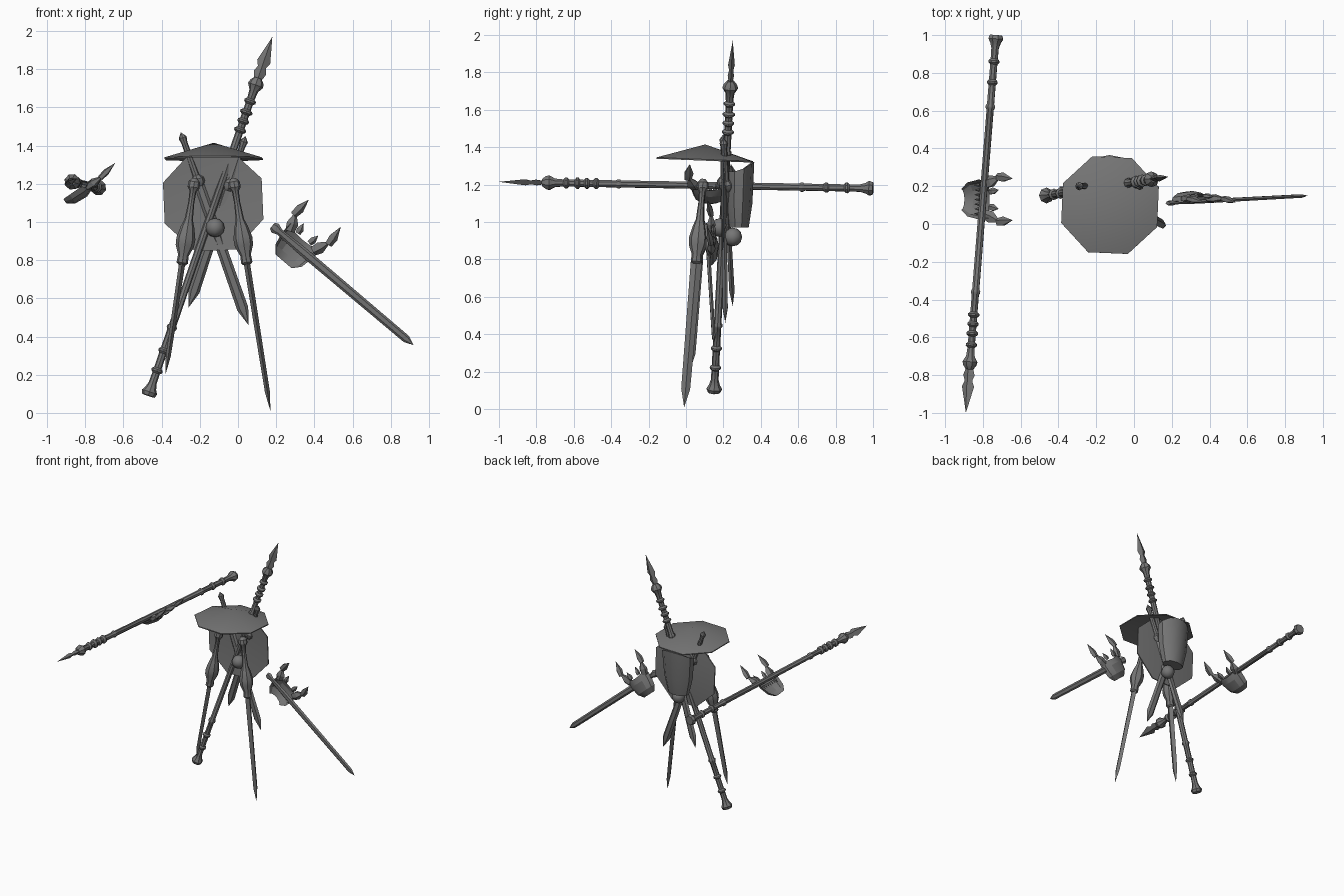
import bpy, bmesh, math
from mathutils import Vector, Matrix

cube = bpy.data.objects.get("Cube")
if cube:
    bpy.data.objects.remove(cube, do_unlink=True)

grey = bpy.data.materials.new("dark_grey")
grey.use_nodes = True
grey.diffuse_color = (0.18, 0.18, 0.18, 1)
grey.node_tree.nodes["Principled BSDF"].inputs["Base Color"].default_value = (0.18, 0.18, 0.18, 1)


def finish(name, bm, angle=35):
    bmesh.ops.recalc_face_normals(bm, faces=bm.faces)
    mesh = bpy.data.meshes.new(name)
    bm.to_mesh(mesh)
    bm.free()
    mesh.materials.append(grey)
    ob = bpy.data.objects.new(name, mesh)
    bpy.context.collection.objects.link(ob)
    bpy.ops.object.select_all(action='DESELECT')
    ob.select_set(True)
    bpy.context.view_layer.objects.active = ob
    bpy.ops.object.shade_smooth_by_angle(angle=math.radians(angle))
    return ob


def frame(start, direction, wide):
    """Matrix with z along the part and x as near as possible to wide."""
    z = Vector(direction).normalized()
    y = z.cross(Vector(wide)).normalized()
    x = y.cross(z)
    m = Matrix((x, y, z)).transposed().to_4x4()
    m.translation = Vector(start)
    return m


def lathe(bm, m, profile, sides=8, flat=1.0, turn=0.0):
    """Loft (distance, radius) rings along the z axis of m."""
    rings = []
    for d, r in profile:
        ring = []
        for i in range(sides):
            a = math.tau * i / sides + turn
            ring.append(bm.verts.new(m @ Vector((r * math.cos(a), r * flat * math.sin(a), d))))
        rings.append(ring)
    for a, b in zip(rings, rings[1:]):
        for i in range(sides):
            j = (i + 1) % sides
            bm.faces.new((a[i], a[j], b[j], b[i]))
    bm.faces.new(rings[0])
    bm.faces.new(rings[-1])
    bmesh.ops.remove_doubles(bm, verts=bm.verts, dist=0.0002)


def spear(name, butt, tip, wide):
    butt, tip = Vector(butt), Vector(tip)
    m = frame(butt, tip - butt, wide)
    length = (tip - butt).length
    # Shaft with flared butt and raised rings
    profile = [(0, 0.034), (0.02, 0.042), (0.04, 0.03), (0.07, 0.021)]
    for t, r in ((0.07, 0.03), (0.125, 0.029), (0.19, 0.027), (0.68, 0.026),
                 (0.74, 0.032), (0.765, 0.031), (0.79, 0.033), (0.82, 0.031)):
        d = t * length
        profile += [(d - 0.015, 0.02), (d - 0.005, r), (d + 0.005, r), (d + 0.015, 0.02)]
    top = 0.865 * length
    profile += [(top - 0.03, 0.024), (top, 0.042), (top + 0.02, 0.036), (top + 0.04, 0.02)]
    bm = bmesh.new()
    lathe(bm, m, profile)
    # Flattened barbed head
    lathe(bm, m, [(top + 0.03, 0.02), (top + 0.07, 0.034), (top + 0.10, 0.022),
                  (top + 0.13, 0.036), (length, 0)], 4, 0.5)
    finish(name, bm)


def bulb_sword(name, pommel, tip):
    pommel, tip = Vector(pommel), Vector(tip)
    m = frame(pommel, tip - pommel, (0, 1, 0))
    length = (tip - pommel).length
    bm = bmesh.new()
    # Pommel, slim grip and round guard
    lathe(bm, m, [(-0.03, 0.012), (-0.01, 0.03), (0.02, 0.032), (0.04, 0.018),
                  (0.1, 0.016), (0.19, 0.022), (0.23, 0.036), (0.29, 0.05),
                  (0.33, 0.048), (0.38, 0.028), (0.42, 0.03), (0.43, 0.02)])
    # Blade
    lathe(bm, m, [(0.4, 0.03), (length - 0.1, 0.024), (length, 0)], 4, 0.55)
    finish(name, bm)


def short_sword(name, top, tip):
    top, tip = Vector(top), Vector(tip)
    m = frame(top, tip - top, (1, 0, 0))
    length = (tip - top).length
    bm = bmesh.new()
    # Pointed handle
    lathe(bm, m, [(0, 0), (0.03, 0.022), (0.06, 0.016), (0.24, 0.019),
                  (0.26, 0.036), (0.28, 0.036), (0.3, 0.022)])
    # Blade
    lathe(bm, m, [(0.29, 0.026), (length - 0.09, 0.03), (length, 0)], 6, 0.55)
    finish(name, bm)


def mask(name, centre, along, up, out):
    """Curved half mask with horns and a row of teeth."""
    m = Matrix((Vector(along), Vector(up), Vector(out))).transposed().to_4x4()
    m.translation = Vector(centre)
    bm = bmesh.new()
    # Curved jaw and brow shell
    rows = []
    for v, width, depth in ((-0.14, 0.055, 0.03), (-0.1, 0.09, 0.055),
                            (-0.03, 0.105, 0.06), (0.04, 0.1, 0.045)):
        row = []
        for i in range(7):
            a = math.radians(-90 + 30 * i)
            drop = 0.03 * math.cos(a) if v > 0 else 0
            row.append(bm.verts.new(m @ Vector((width * math.sin(a), v - drop, depth * math.cos(a)))))
        rows.append(row)
    for a, b in zip(rows, rows[1:]):
        for i in range(6):
            bm.faces.new((a[i], a[i + 1], b[i + 1], b[i]))
    # Horns and cheek spikes
    for side in (-1, 1):
        for base, end, r in (((0.08, 0.0, 0.02), (0.12, 0.1, 0.02), 0.034),
                             ((0.12, 0.08, 0.02), (0.11, 0.19, 0.0), 0.026),
                             ((0.04, 0.02, 0.035), (0.05, 0.08, 0.03), 0.02)):
            p = m @ Vector((side * base[0], base[1], base[2]))
            q = m @ Vector((side * end[0], end[1], end[2]))
            n = (q - p).length
            lathe(bm, frame(p, q - p, along), [(0, r * 0.8), (n * 0.4, r), (n, 0.001)], 5, 0.7)
    # Teeth
    for i in range(7):
        p = m @ Vector((-0.075 + 0.025 * i, -0.03, 0.01))
        lathe(bm, frame(p, -Vector(up), along), [(0, 0.011), (0.03, 0.001)], 4, 0.6)
    finish(name, bm, 20)


# Hat: shallow octagonal cone tipped back a little, with a thin hollow underside
bm = bmesh.new()
m = frame((-0.127, 0.1, 1.34), (0, 0.04, 1), (1, 0, 0))
lathe(bm, m, [(0.075, 0), (-0.005, 0.275), (-0.012, 0.275), (0.06, 0)],
      8, 1.0, math.radians(20))
finish("hat", bm, 15)

# Round shield: shallow octagonal dish on the back
bm = bmesh.new()
m = frame((-0.13, 0.19, 1.11), (0, 1, 0), (1, 0, 0))
lathe(bm, m, [(0.035, 0), (0.008, 0.28), (0, 0.28), (0.022, 0)],
      8, 1.0, math.radians(20))
finish("shield", bm, 15)

# Quiver: open tapered cup with a raised back rim
bm = bmesh.new()
rings = []
for z, w, d, y in ((0.97, 0.085, 0.055, 0.28), (1.1, 0.115, 0.075, 0.28),
                   (1.27, 0.13, 0.08, 0.285), (1.27, 0.11, 0.065, 0.285),
                   (1.0, 0.075, 0.045, 0.28)):
    ring = []
    for i in range(10):
        a = math.tau * i / 10 + math.radians(18)
        lift = 0.05 * max(0, math.sin(a)) if z > 1.2 else 0
        ring.append(bm.verts.new((-0.13 + w * math.cos(a), y + d * math.sin(a), z + lift)))
    rings.append(ring)
for a, b in zip(rings, rings[1:]):
    for i in range(10):
        j = (i + 1) % 10
        bm.faces.new((a[i], a[j], b[j], b[i]))
bm.faces.new(rings[0])
bm.faces.new(rings[-1])
finish("quiver", bm)

# Two-lobed gourd under the quiver
for name, place, r in (("gourd_front", (-0.12, 0.18, 0.97), 0.05),
                       ("gourd_back", (-0.11, 0.25, 0.92), 0.05)):
    bm = bmesh.new()
    bmesh.ops.create_uvsphere(bm, u_segments=8, v_segments=6, radius=r,
                              matrix=Matrix.Translation(place))
    finish(name, bm, 60)

# Weapons
spear("back_spear", (-0.47, 0.15, 0.09), (0.18, 0.25, 1.97), (1, 0, 0))
spear("floating_spear", (-0.73, 1.0, 1.18), (-0.89, -1.0, 1.215), (1, 0, 0.5))
bulb_sword("left_bulb_sword", (-0.02, 0.09, 1.2), (0.17, -0.01, 0.01))
bulb_sword("right_bulb_sword", (-0.23, 0.09, 1.2), (-0.38, 0.02, 0.2))
short_sword("left_short_sword", (0.04, 0.2, 1.45), (-0.26, 0.25, 0.55))
short_sword("right_short_sword", (-0.3, 0.2, 1.47), (0.055, 0.21, 0.46))

# Floating sword carried by a mask
start, tip = Vector((0.18, 0.11, 0.98)), Vector((0.92, 0.15, 0.355))
bm = bmesh.new()
m = frame(start, tip - start, (1, 0, 1))
n = (tip - start).length
lathe(bm, m, [(0, 0.02), (0.02, 0.03), (0.05, 0.018), (0.2, 0.024),
              (n - 0.05, 0.021), (n, 0)], 6, 0.5)
finish("floating_sword", bm)

mask("sword_mask", (0.33, 0.115, 0.9), (0.76, 0, -0.65), (0.65, 0, 0.76), (0, 1, 0))
mask("spear_mask", (-0.8, 0.13, 1.2), (0, 1, 0), (0.82, 0, 0.57), (0.57, 0, -0.82))
